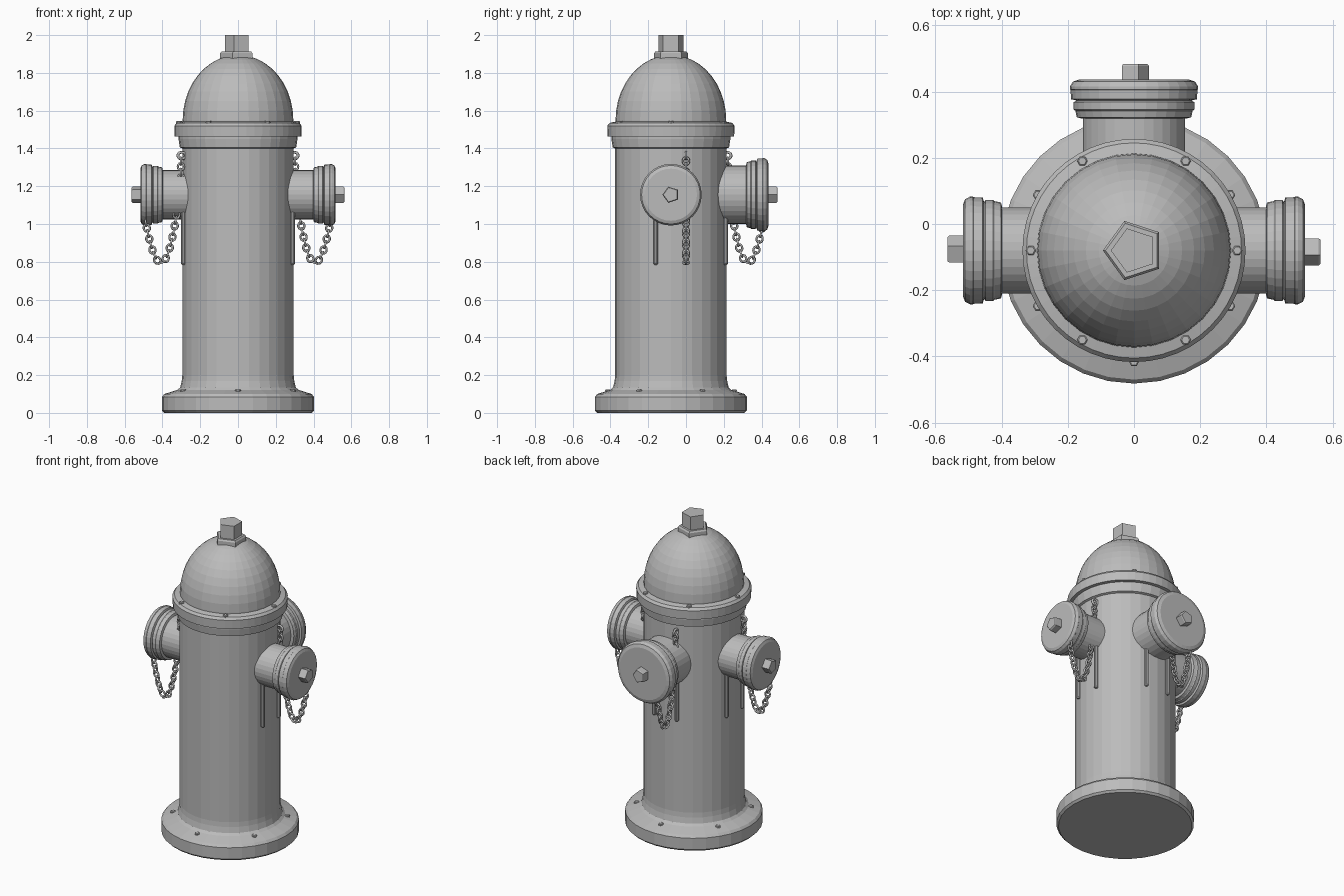
import bpy, bmesh, math
from mathutils import Matrix, Vector

if "Cube" in bpy.data.objects:
    bpy.data.objects.remove(bpy.data.objects["Cube"])

AXIS = Vector((0, -0.08, 0))      # centre line of the barrel
OUT_Z = 1.155                     # height of the outlets

grey = bpy.data.materials.new("cast_iron_grey")
grey.diffuse_color = (0.5, 0.5, 0.5, 1)
grey.use_nodes = True
grey.node_tree.nodes["Principled BSDF"].inputs["Base Color"].default_value = grey.diffuse_color


def finish(bm, name, matrix, smooth=None):
    bmesh.ops.recalc_face_normals(bm, faces=bm.faces)
    me = bpy.data.meshes.new(name)
    bm.to_mesh(me)
    bm.free()
    me.materials.append(grey)
    ob = bpy.data.objects.new(name, me)
    bpy.context.collection.objects.link(ob)
    me.transform(Matrix.Translation(AXIS) @ matrix)
    if smooth:
        for p in me.polygons:
            p.use_smooth = True
    return ob


def lathe(name, profile, segs=32, matrix=Matrix(), phase=0.0):
    """Revolve (radius, height) points around z and cap both ends."""
    bm = bmesh.new()
    rings = []
    for r, z in profile:
        rings.append([bm.verts.new((r * math.cos(phase + math.tau * i / segs),
                                    r * math.sin(phase + math.tau * i / segs), z))
                      for i in range(segs)])
    for a, b in zip(rings, rings[1:]):
        for i in range(segs):
            j = (i + 1) % segs
            bm.faces.new((a[i], a[j], b[j], b[i]))
    bm.faces.new(rings[0][::-1])
    bm.faces.new(rings[-1])
    return finish(bm, name, matrix)


def add_ring(bm, matrix, major=0.0165, minor=0.0058, n=12, m=6):
    """Add one torus link lying in its local xy plane."""
    grid = []
    for i in range(n):
        a = math.tau * i / n
        grid.append([])
        for k in range(m):
            b = math.tau * k / m
            r = major + minor * math.cos(b)
            grid[-1].append(bm.verts.new(matrix @ Vector(
                (r * math.cos(a) * 1.15, r * math.sin(a), minor * math.sin(b)))))
    for i in range(n):
        for k in range(m):
            i2, k2 = (i + 1) % n, (k + 1) % m
            bm.faces.new((grid[i][k], grid[i2][k], grid[i2][k2], grid[i][k2]))


def add_link(bm, pos, tangent, index):
    """Place a link along the tangent, turning every second one."""
    t = tangent.normalized()
    side = Vector((0, 1, 0))
    up = t.cross(side)
    rot = Matrix((t, up, side)).transposed().to_4x4()
    turn = Matrix.Rotation(math.radians(90 * (index % 2)), 4, 'X')
    add_ring(bm, Matrix.Translation(pos) @ rot @ turn)


# base flange and barrel
lathe("barrel", [(0.39, 0), (0.402, 0.012), (0.402, 0.085), (0.39, 0.1),
                 (0.32, 0.122), (0.306, 0.135), (0.298, 0.17), (0.295, 0.2),
                 (0.295, 1.4), (0.308, 1.405), (0.315, 1.45), (0.315, 1.47)])

# collar between barrel and dome
lathe("collar", [(0.30, 1.462), (0.335, 1.464), (0.337, 1.52), (0.325, 1.535), (0.28, 1.545)], 48)

# domed bonnet
dome = [(0.293, 1.53)]
for i in range(10):
    a = math.radians(8.6 * i)
    dome.append((0.293 * math.cos(a), 1.55 + 0.345 * math.sin(a)))
lathe("bonnet", dome)

# five-sided operating nut
lathe("nut_flange", [(0.094, 1.87), (0.094, 1.904), (0.086, 1.914)], 5, phase=math.pi)
lathe("operating_nut", [(0.07, 1.9), (0.07, 2.0)], 5, phase=math.pi)

# small bolt heads on base and collar
for label, radius, z, start in (("base", 0.335, 0.113, 30), ("collar", 0.312, 1.535, 0)):
    for k in range(6):
        a = math.radians(start + 60 * k)
        place = Matrix.Translation((radius * math.cos(a), radius * math.sin(a), z))
        lathe(f"{label}_bolt", [(0.016, -0.01), (0.016, 0.008), (0.012, 0.011)], 6, place)


def outlet(label, angle, s):
    """Pipe, cap, nut, drip ribs and chain, built along x and turned into place."""
    turn = Matrix.Rotation(math.radians(angle), 4, 'Z')
    lie = turn @ Matrix.Translation((0, 0, OUT_Z)) @ Matrix.Rotation(math.pi / 2, 4, 'Y')

    lathe(label + "_pipe", [(0.13 * s, 0.2), (0.13 * s, 0.42)], 32, lie)
    lathe(label + "_cap", [(0.13 * s, 0.398), (0.145 * s, 0.402), (0.149 * s, 0.422),
                           (0.153 * s, 0.426), (0.153 * s, 0.448), (0.146 * s, 0.453),
                           (0.160 * s, 0.457), (0.161 * s, 0.485), (0.163 * s, 0.487),
                           (0.163 * s, 0.495), (0.155 * s, 0.51), (0.138 * s, 0.517)], 32, lie)
    lathe(label + "_cap_nut", [(0.045, 0.51), (0.045, 0.558), (0.04, 0.564)], 5, lie,
          phase=-math.pi / 2)

    # vertical ribs below the pipe
    for y in (-0.08, 0.08):
        lathe(label + "_rib", [(0.007, 0.784), (0.013, 0.79), (0.013, 1.07)], 10,
              turn @ Matrix.Translation((0.289, y, 0)))

    # eye and short chain above the pipe
    y = 0.08
    bm = bmesh.new()
    add_ring(bm, Matrix.Translation((0.298, y, 1.362)) @ Matrix.Rotation(math.pi / 2, 4, 'X'),
             0.018, 0.007)
    for i in range(4):
        add_link(bm, Vector((0.302, y, 1.333 - 0.03 * i)), Vector((0, 0, -1)), i + 1)

    # hanging chain loop, links spaced evenly along a sagging curve
    pts = []
    for i in range(401):
        u = -1 + i / 200
        top = 1.05 if u < 0 else 1.01
        pts.append(Vector((0.407 + 0.082 * u, y, 0.795 + (top - 0.795) * u * u)))
    gone, count = 0.03, 0
    for p, q in zip(pts, pts[1:]):
        gone += (q - p).length
        if gone >= 0.03:
            gone -= 0.03
            add_link(bm, q, q - p, count)
            count += 1
    finish(bm, label + "_chain", turn, smooth=True)


outlet("right_outlet", 0, 1.0)
outlet("back_outlet", 90, 1.19)
outlet("left_outlet", 180, 1.0)
